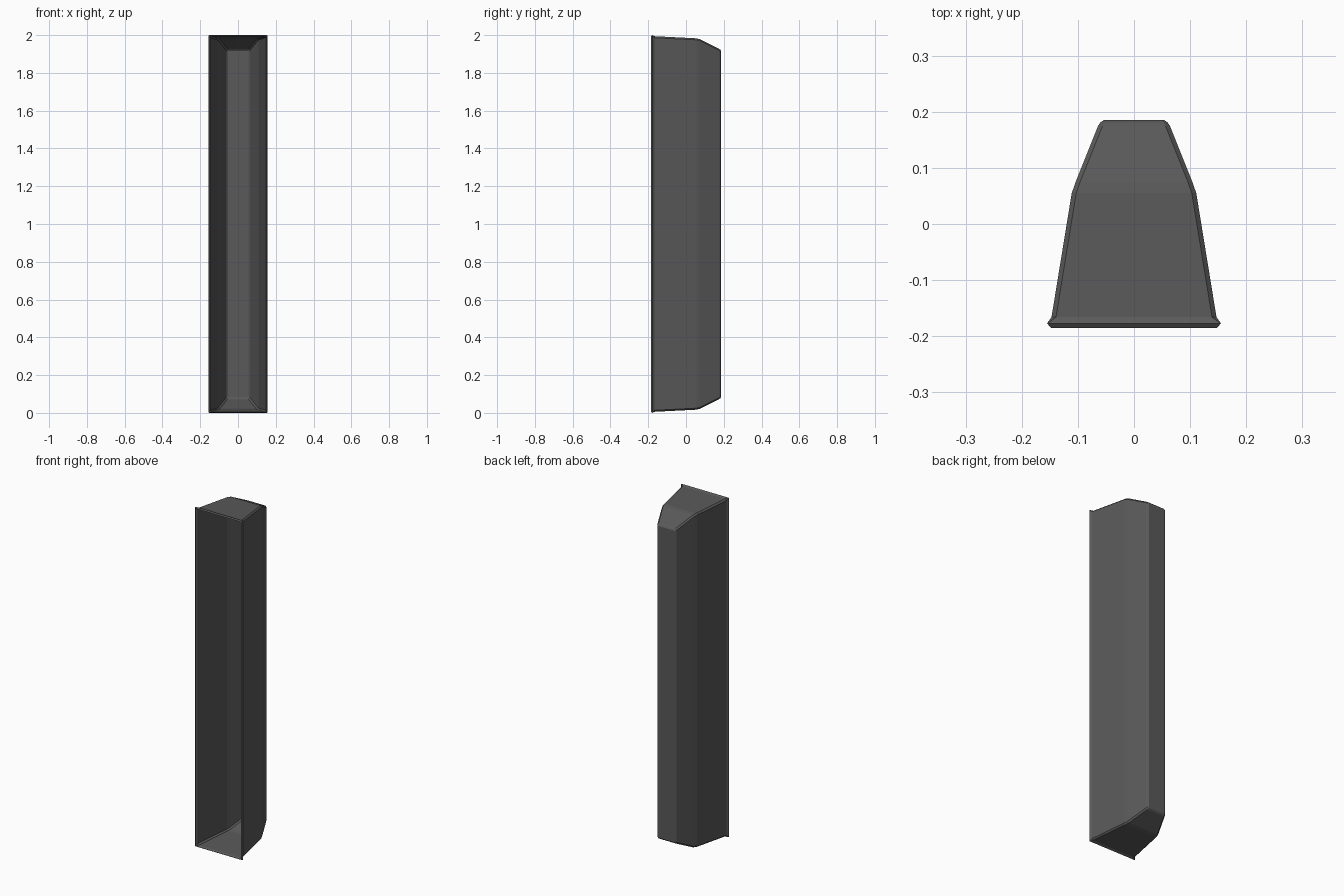
import bpy, bmesh

if "Cube" in bpy.data.objects:
    bpy.data.objects.remove(bpy.data.objects["Cube"])

# Rings from front rim to back panel: half width, y, inset from top/bottom, corner chamfer
RINGS = [
    (0.148, -0.185, 0.006, 0.001),
    (0.155, -0.177, 0.000, 0.001),
    (0.147, -0.166, 0.006, 0.008),
    (0.111, 0.055, 0.017, 0.008),
    (0.104, 0.075, 0.022, 0.008),
    (0.064, 0.175, 0.072, 0.008),
    (0.060, 0.181, 0.077, 0.007),
    (0.054, 0.185, 0.083, 0.005),
]
HEIGHT = 2.0


def ring(bm, hx, y, inset, c):
    """Rectangle with chamfered corners in the xz plane."""
    a, b = inset, HEIGHT - inset
    pts = [(hx - c, a), (hx, a + c), (hx, b - c), (hx - c, b),
           (c - hx, b), (-hx, b - c), (-hx, a + c), (c - hx, a)]
    return [bm.verts.new((x, y, z)) for x, z in pts]


# Open tapered trough with folded rim
bm = bmesh.new()
loops = [ring(bm, *r) for r in RINGS]
for p, q in zip(loops, loops[1:]):
    for i in range(8):
        j = (i + 1) % 8
        bm.faces.new((p[i], p[j], q[j], q[i]))

# Back panel closes the narrow end
bm.faces.new(loops[-1])
bmesh.ops.recalc_face_normals(bm, faces=bm.faces)
if bm.faces[:][-1].normal.y < 0:
    bmesh.ops.reverse_faces(bm, faces=bm.faces)

mesh = bpy.data.meshes.new("trough_shell")
bm.to_mesh(mesh)
bm.free()
shell = bpy.data.objects.new("trough_shell", mesh)
bpy.context.collection.objects.link(shell)

# Dark grey finish
mat = bpy.data.materials.new("dark_grey")
mat.diffuse_color = (0.1, 0.1, 0.1, 1)
mat.use_nodes = True
mat.node_tree.nodes["Principled BSDF"].inputs["Base Color"].default_value = mat.diffuse_color
mesh.materials.append(mat)
